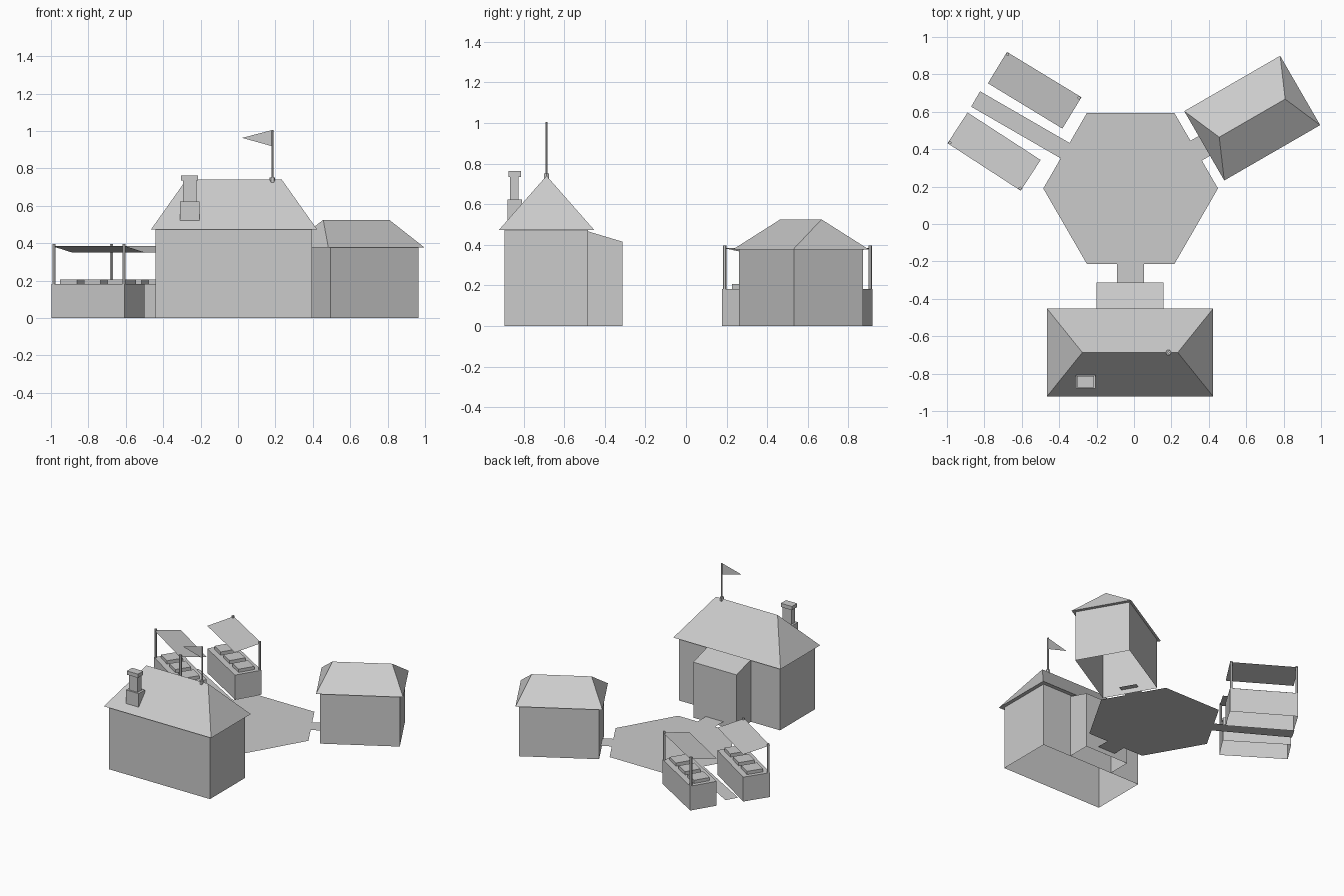
import bpy, bmesh
from math import radians, cos, sin, pi
from mathutils import Matrix

if "Cube" in bpy.data.objects:
    bpy.data.objects.remove(bpy.data.objects["Cube"])


def make(name, verts, faces, centre=(0, 0), angle=0):
    mesh = bpy.data.meshes.new(name)
    mesh.from_pydata(verts, [], faces)
    bm = bmesh.new()
    bm.from_mesh(mesh)
    if len(faces) > 1:
        bmesh.ops.recalc_face_normals(bm, faces=bm.faces)
    bm.transform(Matrix.Translation((*centre, 0)) @ Matrix.Rotation(radians(angle), 4, 'Z'))
    bm.to_mesh(mesh)
    bm.free()
    ob = bpy.data.objects.new(name, mesh)
    bpy.context.collection.objects.link(ob)
    return ob


# Face order: front, right, back, left, top, bottom
BOX = [(0, 1, 5, 4), (1, 2, 6, 5), (2, 3, 7, 6), (3, 0, 4, 7), (4, 5, 6, 7), (0, 3, 2, 1)]


def box(name, x0, x1, y0, y1, z0, z1, z_back=None, sides=(0, 1, 2, 3, 4, 5), **kw):
    """Box with chosen sides; z_back lets the top slope along y."""
    zb = z1 if z_back is None else z_back
    return make(name, [(x0, y0, z0), (x1, y0, z0), (x1, y1, z0), (x0, y1, z0),
                       (x0, y0, z1), (x1, y0, z1), (x1, y1, zb), (x0, y1, zb)],
                [BOX[s] for s in sides], **kw)


def hip_roof(name, length, width, ridge, z0, z1, **kw):
    a, b, r = length / 2, width / 2, ridge / 2
    v = [(-a, -b, z0), (a, -b, z0), (a, b, z0), (-a, b, z0), (-r, 0, z1), (r, 0, z1)]
    return make(name, v, [(0, 3, 2, 1), (0, 1, 5, 4), (1, 2, 5), (2, 3, 4, 5), (3, 0, 4)], **kw)


def cylinder(name, x, y, z0, z1, r, n=6, **kw):
    v = [(x + r * cos(2 * pi * i / n), y + r * sin(2 * pi * i / n), z)
         for z in (z0, z1) for i in range(n)]
    f = [(i, (i + 1) % n, n + (i + 1) % n, n + i) for i in range(n)]
    return make(name, v, f + [tuple(range(n))[::-1], tuple(range(n, 2 * n))], **kw)


# Hexagonal plaza and its three paths, raised a little above the base
PC, PR, Z = (-0.018, 0.19), 0.467, 0.036
make("plaza", [(PR * cos(i * pi / 3), PR * sin(i * pi / 3), Z) for i in range(6)],
     [tuple(range(6))], centre=PC)
for name, ang, w, end in (("front_path", -90, 0.145, 0.55), ("right_path", 30, 0.122, 0.52),
                          ("market_path", 150, 0.095, 0.957)):
    s = PR * 0.866
    make(name, [(s, -w / 2, Z), (end, -w / 2, Z), (end, w / 2, Z), (s, w / 2, Z)],
         [(0, 1, 2, 3)], centre=PC, angle=ang)

# Main house (open underneath) with a lean-to porch
WALLS = (0, 1, 2, 3)
box("main_walls", -0.44, 0.395, -0.895, -0.482, 0, 0.474, sides=WALLS)
hip_roof("main_roof", 0.887, 0.468, 0.51, 0.474, 0.74, centre=(-0.021, -0.687))
box("porch", -0.2, 0.158, -0.482, -0.312, 0, 0.466, 0.415, sides=(1, 2, 3, 4))

# Chimney
box("chimney_base", -0.31, -0.205, -0.88, -0.808, 0.5, 0.622)
box("chimney_shaft", -0.295, -0.222, -0.867, -0.825, 0.62, 0.735)
box("chimney_cap", -0.306, -0.215, -0.875, -0.814, 0.735, 0.763)

# Flag on the ridge
cylinder("flag_socket", 0.184, -0.687, 0.725, 0.752, 0.015)
cylinder("flagpole", 0.184, -0.687, 0.74, 1.005, 0.006)
make("flag", [(0.184, -0.687, 1.005), (0.184, -0.687, 0.918), (0.022, -0.687, 0.963)], [(0, 1, 2)])

# Smaller house turned toward the plaza
place = dict(centre=(0.632, 0.566), angle=30)
box("small_walls", -0.272, 0.272, -0.196, 0.196, 0, 0.38, sides=WALLS, **place)
hip_roof("small_roof", 0.592, 0.428, 0.407, 0.378, 0.525, **place)

# Two market stalls; side is +1 where local +y is the outer edge
for tag, centre, ang, side in (("back", (-0.531, 0.715), -31.3, 1),
                               ("front", (-0.748, 0.387), -33, -1)):
    place = dict(centre=centre, angle=ang)
    hl, hw = 0.233, 0.098
    box(tag + "_counter", -hl, hl, -hw, hw, 0, 0.182, sides=(0, 1, 2, 3, 4), **place)
    lo, hi = 0.368 - 0.017 * side, 0.368 + 0.017 * side
    make(tag + "_canopy", [(-hl, -hw, lo), (hl, -hw, lo), (hl, hw, hi), (-hl, hw, hi)],
         [(0, 1, 2, 3)], **place)
    for i, x in enumerate((-hl + 0.009, hl - 0.009)):
        cylinder(f"{tag}_post_{i + 1}", x, side * (hw - 0.009), 0.18, 0.396, 0.009, **place)
    for i in range(3):
        x = (i - 1) * 0.151
        box(f"{tag}_crate_{i + 1}", x - 0.053, x + 0.053, -0.058, 0.058, 0.18, 0.206, **place)
